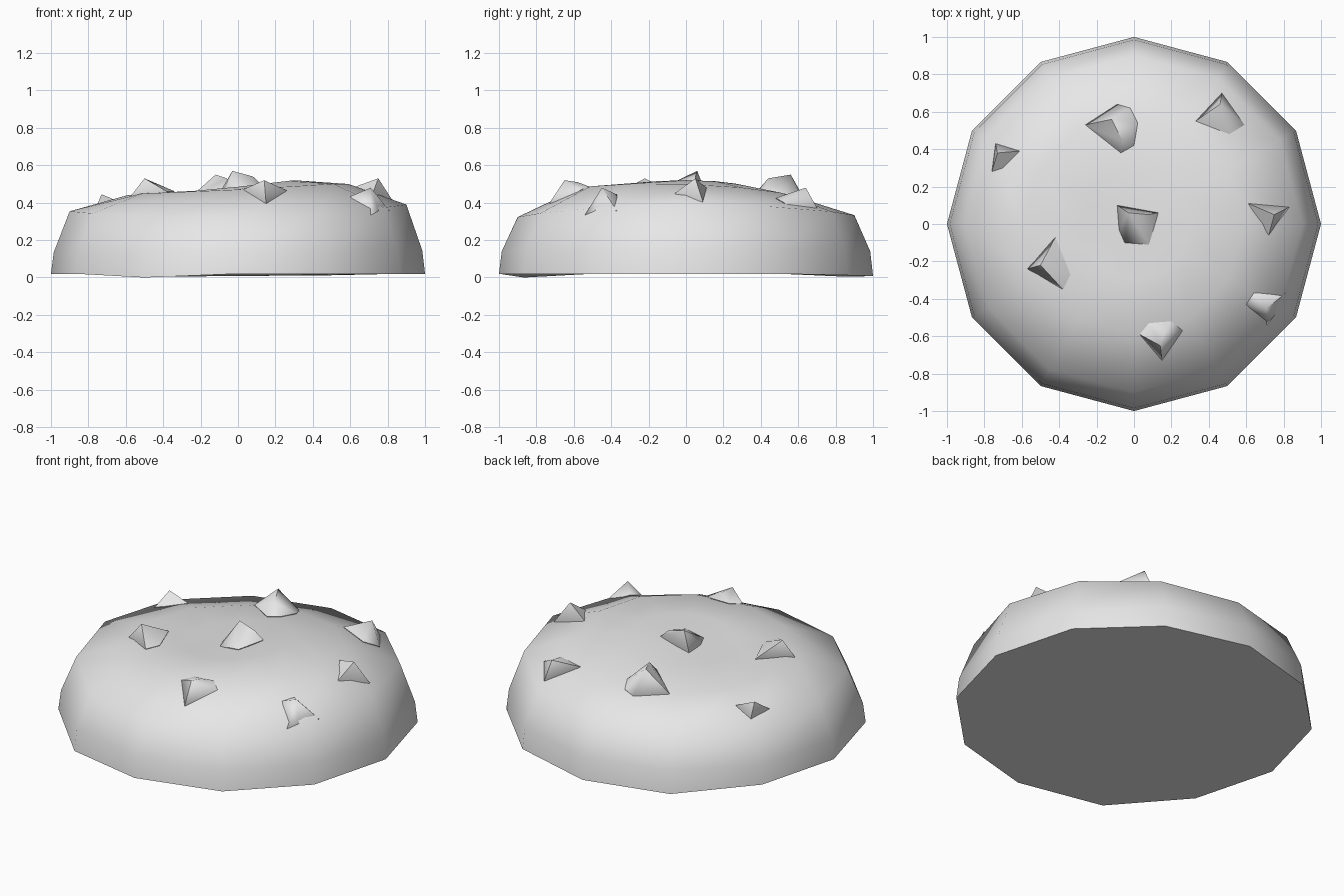
import bpy
import bmesh
from math import sin, cos, radians, tau
from mathutils import Vector
from mathutils.bvhtree import BVHTree

default_cube = bpy.data.objects.get("Cube")
if default_cube:
    bpy.data.objects.remove(default_cube, do_unlink=True)

SIDES = 12

grey = bpy.data.materials.new("plain grey")
grey.use_nodes = True
grey.diffuse_color = (0.8, 0.8, 0.8, 1)
grey.node_tree.nodes["Principled BSDF"].inputs["Base Color"].default_value = grey.diffuse_color


def add_object(name, bm, angle):
    """Turn a bmesh into a smooth-shaded object that keeps its sharp edges."""
    bmesh.ops.recalc_face_normals(bm, faces=bm.faces[:])
    mesh = bpy.data.meshes.new(name)
    bm.to_mesh(mesh)
    bm.free()
    mesh.materials.append(grey)
    obj = bpy.data.objects.new(name, mesh)
    bpy.context.collection.objects.link(obj)
    bpy.ops.object.select_all(action="DESELECT")
    obj.select_set(True)
    bpy.context.view_layer.objects.active = obj
    bpy.ops.object.shade_smooth_by_angle(angle=radians(angle))
    return obj


# Cookie body: uneven domed disc, each ring is
# radius, height, tilt to the left, tilt to the back, saddle
rings = [
    (1.0, 0.02, 0, 0, 0),
    (0.985, 0.14, 0.005, 0, 0),
    (0.9, 0.35, 0.018, 0.005, 0.022),
    (0.59, 0.46, 0.03, -0.02, 0.01),
    (0.3, 0.485, 0.035, 0, 0),
]
# Low spots on the bottom rim
rim_dips = {2: 0.008, 3: 0.012, 4: 0.016, 8: 0.02}

bm = bmesh.new()
loops = []
for level, (radius, height, tilt_x, tilt_y, saddle) in enumerate(rings):
    loop = []
    for i in range(SIDES):
        a = tau * i / SIDES
        z = height + tilt_x * cos(a) + tilt_y * sin(a) + saddle * cos(2 * a)
        if level == 0:
            z -= rim_dips.get(i, 0)
        loop.append(bm.verts.new((radius * cos(a), radius * sin(a), z)))
    loops.append(loop)

bm.faces.new(loops[0])
for low, high in zip(loops, loops[1:]):
    for i in range(SIDES):
        j = (i + 1) % SIDES
        bm.faces.new((low[i], low[j], high[j], high[i]))
crown = bm.verts.new((0, 0, 0.465))
for i in range(SIDES):
    bm.faces.new((loops[-1][i], loops[-1][(i + 1) % SIDES], crown))
bm.normal_update()
surface = BVHTree.FromBMesh(bm)
add_object("cookie_body", bm, 60)


def chip(name, outline, *peaks):
    """Angular chunk: a rim lying on the cookie, raised peaks and a sunken base."""
    rim = []
    for x, y in outline:
        hit = surface.ray_cast(Vector((x, y, 2)), Vector((0, 0, -1)))[0]
        rim.append(hit + Vector((0, 0, 0.004)))
    middle = sum(rim, Vector()) / len(rim)
    base = [middle.lerp(p, 0.7) - Vector((0, 0, 0.06)) for p in rim]
    bm = bmesh.new()
    for point in rim + base + [Vector(p) for p in peaks]:
        bm.verts.new(point)
    hull = bmesh.ops.convex_hull(bm, input=bm.verts[:])
    loose = {v for v in hull["geom_interior"] + hull["geom_unused"]
             if isinstance(v, bmesh.types.BMVert)}
    bmesh.ops.delete(bm, geom=list(loose), context="VERTS")
    add_object(name, bm, 60)


# Chips scattered over the top
chip("back_chip",
     [(-.26, .53), (-.09, .64), (-.02, .62), (.02, .54), (0, .42), (-.07, .38)],
     (-.12, .56, .55), (-.06, .44, .53))
chip("back_left_chip",
     [(.33, .55), (.47, .7), (.59, .53), (.51, .48)],
     (.46, .64, .48))
chip("back_right_chip",
     [(-.74, .43), (-.61, .39), (-.76, .28), (-.7, .3)],
     (-.73, .38, .445))
chip("center_chip",
     [(-.09, .1), (.13, .06), (.08, -.11), (-.05, -.1), (-.08, -.03)],
     (-.03, .06, .57), (.08, .05, .54))
chip("left_chip",
     [(.61, .11), (.83, .09), (.72, -.06)],
     (.75, .05, .53))
chip("front_left_chip",
     [(.6, -.43), (.64, -.37), (.81, -.37), (.75, -.49), (.71, -.54)],
     (.71, -.45, .48))
chip("front_chip",
     [(.03, -.59), (.08, -.53), (.2, -.52), (.26, -.57), (.15, -.73)],
     (.14, -.65, .52), (.16, -.58, .51))
chip("front_right_chip",
     [(-.57, -.24), (-.42, -.07), (-.34, -.27), (-.38, -.35)],
     (-.5, -.22, .53), (-.42, -.24, .49))
